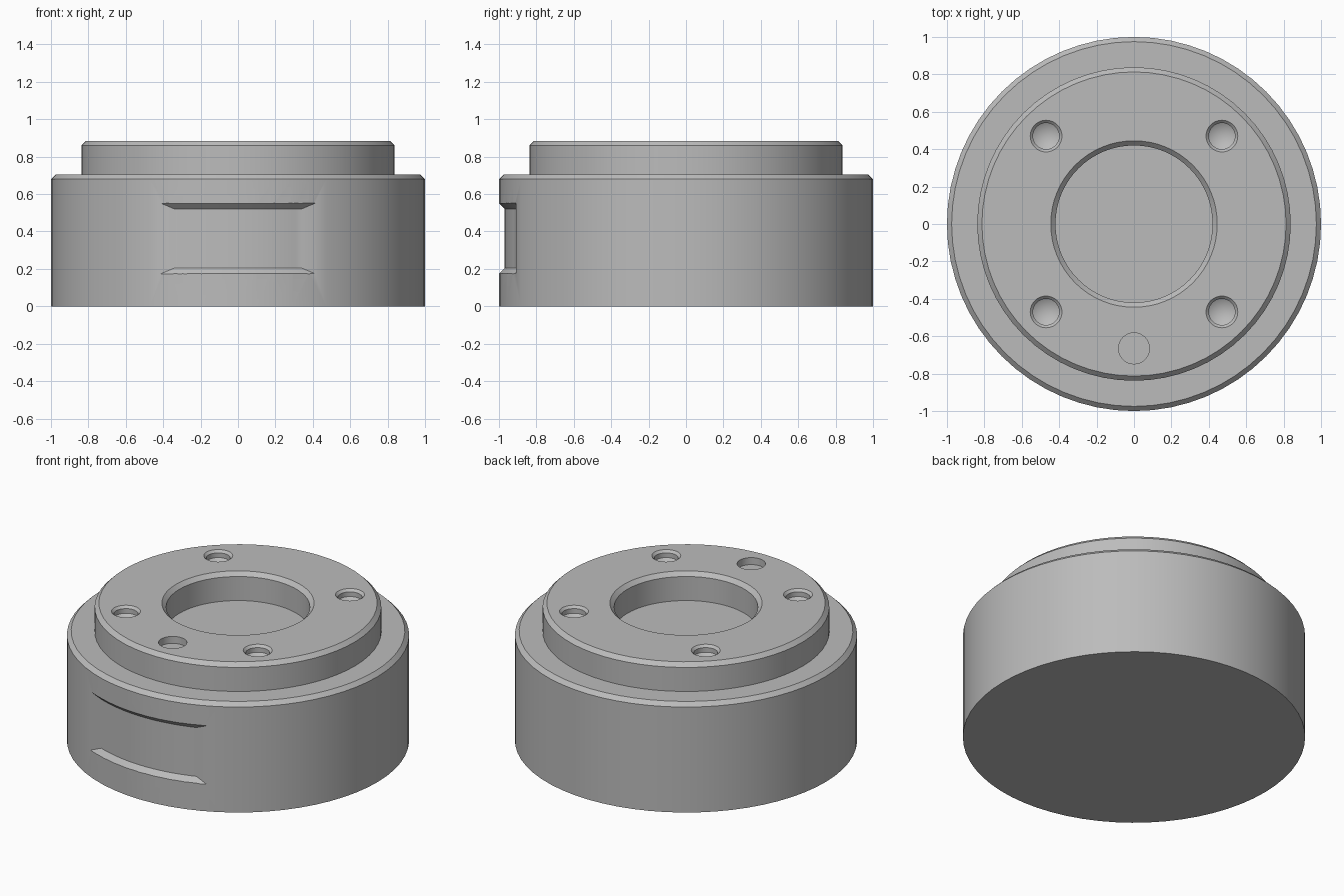
import bpy, bmesh, math

if "Cube" in bpy.data.objects:
    bpy.data.objects.remove(bpy.data.objects["Cube"], do_unlink=True)

grey = bpy.data.materials.new("plain grey")
grey.use_nodes = True
colour = (0.5, 0.5, 0.5, 1)
grey.diffuse_color = colour
grey.node_tree.nodes["Principled BSDF"].inputs["Base Color"].default_value = colour


def finish(name, bm):
    bmesh.ops.recalc_face_normals(bm, faces=bm.faces)
    mesh = bpy.data.meshes.new(name)
    bm.to_mesh(mesh)
    bm.free()
    mesh.materials.append(grey)
    obj = bpy.data.objects.new(name, mesh)
    bpy.context.collection.objects.link(obj)
    return obj


def lathe(name, profile, steps, x=0, y=0):
    """Turn an (r, z) profile that starts and ends on the axis."""
    bm = bmesh.new()
    verts = [bm.verts.new((r, 0, z)) for r, z in profile]
    edges = [bm.edges.new(pair) for pair in zip(verts, verts[1:])]
    bmesh.ops.spin(bm, geom=verts + edges, cent=(0, 0, 0), axis=(0, 0, 1),
                   angle=math.tau, steps=steps)
    bmesh.ops.remove_doubles(bm, verts=bm.verts, dist=0.0001)
    bmesh.ops.translate(bm, verts=bm.verts, vec=(x, y, 0))
    return finish(name, bm)


def curved_slot(name, columns=20):
    """Slot cutter wrapped round the front, flaring outwards."""
    bm = bmesh.new()
    inner, outer = math.radians(20.5), math.radians(27.8)
    # radius, half-angle, height of the four corners
    corners = [(1.03, outer, 0.145), (0.97, inner, 0.205),
               (0.97, inner, 0.52), (1.03, outer, 0.58)]
    rows = []
    for i in range(columns + 1):
        t = 2 * i / columns - 1
        rows.append([bm.verts.new((r * math.sin(a * t), -r * math.cos(a * t), z))
                     for r, a, z in corners])
    for a, b in zip(rows, rows[1:]):
        for j in range(4):
            k = (j + 1) % 4
            bm.faces.new((a[j], a[k], b[k], b[j]))
    bm.faces.new(rows[0])
    bm.faces.new(rows[-1])
    return finish(name, bm)


# Stepped round body with chamfered rims and a central recess
body = lathe("stepped_body", [
    (0, 0), (1, 0), (1, 0.68), (0.975, 0.705), (0.838, 0.705), (0.838, 0.86),
    (0.813, 0.885), (0.445, 0.885), (0.42, 0.86), (0.42, 0.705), (0, 0.705)], 64)

# Four countersunk holes, one plain pin hole and the front slot
screw = [(0, 0.8), (0.07, 0.84), (0.07, 0.87), (0.1, 0.9), (0, 0.9)]
cutters = [lathe("screw_hole_cutter", screw, 32, sx * 0.47, sy * 0.47)
           for sx in (-1, 1) for sy in (-1, 1)]
pin = [(0, 0.84), (0.083, 0.84), (0.083, 0.92), (0, 0.92)]
cutters.append(lathe("pin_hole_cutter", pin, 32, 0, -0.665))
cutters.append(curved_slot("slot_cutter"))

bpy.ops.object.select_all(action="DESELECT")
body.select_set(True)
bpy.context.view_layer.objects.active = body
for cutter in cutters:
    cutter.hide_render = True
    cut = body.modifiers.new(cutter.name, "BOOLEAN")
    cut.operation = "DIFFERENCE"
    cut.solver = "EXACT"
    cut.object = cutter
    bpy.ops.object.modifier_apply(modifier=cut.name)
for cutter in cutters:
    bpy.data.objects.remove(cutter, do_unlink=True)

bpy.ops.object.shade_smooth_by_angle(angle=math.radians(30))
